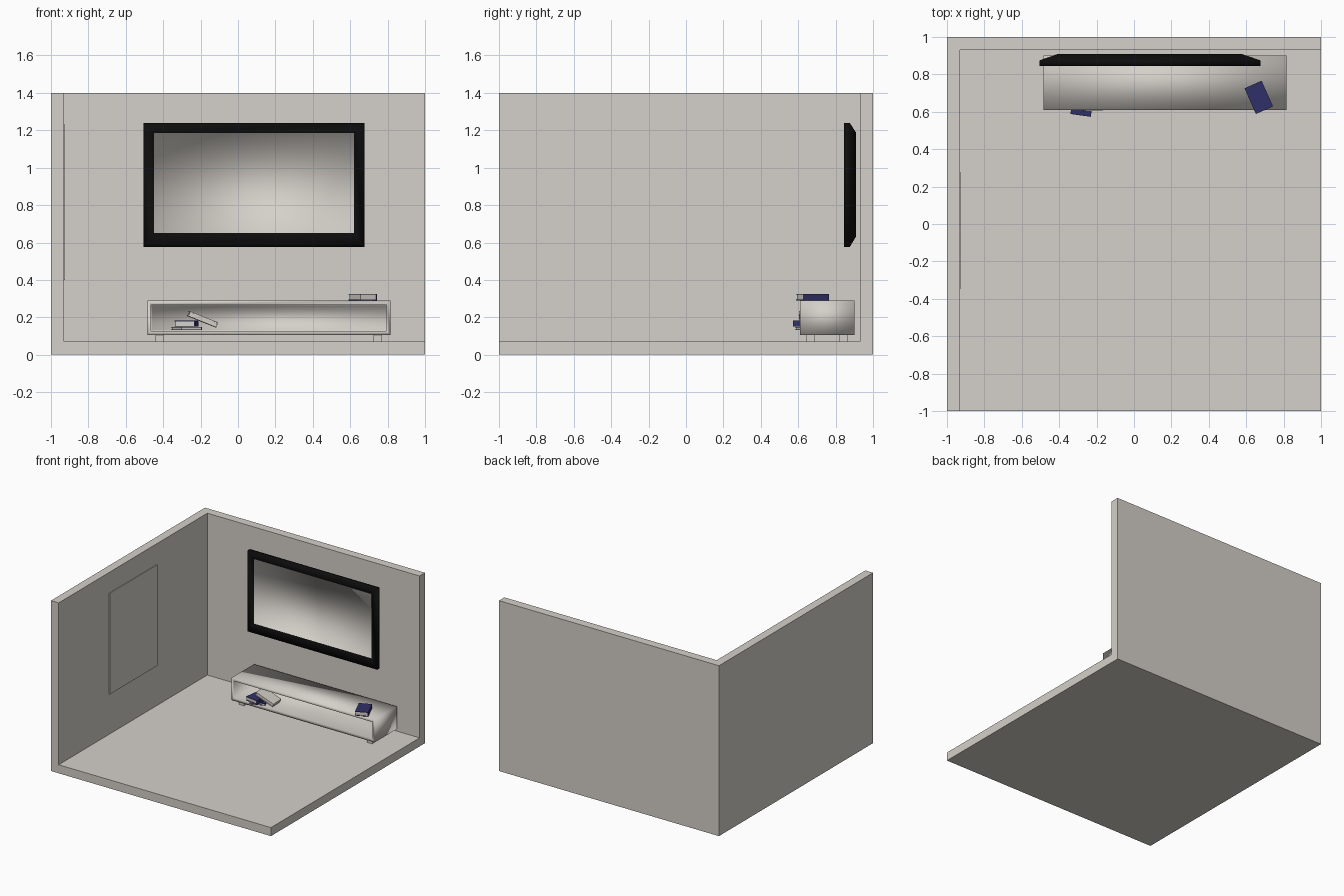
import bpy, bmesh
from math import radians
from mathutils import Matrix, Vector

if "Cube" in bpy.data.objects:
    bpy.data.objects.remove(bpy.data.objects["Cube"])


def material(name, rgb):
    m = bpy.data.materials.new(name)
    m.use_nodes = True
    m.diffuse_color = (*rgb, 1)
    m.node_tree.nodes["Principled BSDF"].inputs["Base Color"].default_value = (*rgb, 1)
    return m


PALE = material("warm pale grey", (0.66, 0.63, 0.585))
BLACK = material("frame black", (0.004, 0.004, 0.004))
BLUE = material("book cover blue", (0.03, 0.03, 0.14))


def finish(name, bm, mats, smooth=False):
    bmesh.ops.recalc_face_normals(bm, faces=bm.faces[:])
    mesh = bpy.data.meshes.new(name)
    for f in bm.faces:
        f.smooth = smooth
    bm.to_mesh(mesh)
    bm.free()
    for m in mats:
        mesh.materials.append(m)
    ob = bpy.data.objects.new(name, mesh)
    bpy.context.collection.objects.link(ob)
    return ob


def add_box(bm, lo, hi, mat=0):
    lo, hi = Vector(lo), Vector(hi)
    mtx = Matrix.Translation((lo + hi) / 2) @ Matrix.Diagonal((*(hi - lo), 1))
    verts = bmesh.ops.create_cube(bm, size=1, matrix=mtx)["verts"]
    for f in {f for v in verts for f in v.link_faces}:
        f.material_index = mat


def box(name, lo, hi, mat=PALE):
    bm = bmesh.new()
    add_box(bm, lo, hi)
    return finish(name, bm, [mat])


def loft(name, rings, mats):
    """Joins upright rectangles (x0, x1, z0, z1, y); the last cap takes the last material."""
    bm = bmesh.new()
    loops = [[bm.verts.new(p) for p in ((a, y, c), (b, y, c), (b, y, d), (a, y, d))]
             for a, b, c, d, y in rings]
    for p, q in zip(loops, loops[1:]):
        for i in range(4):
            j = (i + 1) % 4
            bm.faces.new((p[i], p[j], q[j], q[i]))
    bm.faces.new(loops[0])
    bm.faces.new(loops[-1]).material_index = len(mats) - 1
    return finish(name, bm, mats, True)


def book(name, size, place, turn, tilt=0, cover=BLUE):
    """Page block between two covers, with the spine on the +x side."""
    w, d, h = (s / 2 for s in size)
    t = 0.004
    bm = bmesh.new()
    add_box(bm, (-w, -d, -h), (w, d, t - h))
    add_box(bm, (-w, -d, h - t), (w, d, h))
    add_box(bm, (w - t, -d, t - h), (w, d, h - t))
    add_box(bm, (t - w, t - d, t - h), (w - t, d - t, h - t), 1)
    ob = finish(name, bm, [cover, PALE])
    ob.location = place
    ob.rotation_euler = (0, radians(tilt), radians(turn))


# Room shell
bm = bmesh.new()
T = 0.07
outline = [(-1, -1), (1, -1), (1, 1), (-1, 1)]
add_box(bm, (-1, -1, 0), (1, 1, T))
finish("floor", bm, [PALE])
box("back_wall", (-1, 1 - T, T), (1, 1, 1.4))
box("left_side_wall", (-1, -1, T), (T - 1, 1 - T, 1.4))
box("wall_panel", (T - 1, -0.345, 0.4), (-0.924, 0.275, 1.23))

# Television with tapered back and recessed screen
loft("television", [
    (-0.41, 0.58, 0.63, 1.19, 0.908),
    (-0.505, 0.675, 0.575, 1.24, 0.875),
    (-0.505, 0.675, 0.575, 1.24, 0.845),
    (-0.45, 0.62, 0.65, 1.185, 0.845),
    (-0.45, 0.62, 0.65, 1.185, 0.853)], [BLACK, PALE])

# Open-fronted cabinet and its feet
loft("cabinet", [
    (-0.485, 0.815, 0.105, 0.29, 0.9),
    (-0.485, 0.815, 0.105, 0.29, 0.61),
    (-0.465, 0.795, 0.128, 0.267, 0.61),
    (-0.46, 0.79, 0.132, 0.263, 0.88)], [PALE])
for side, x in (("right", -0.418), ("left", 0.748)):
    for end, y in (("front", 0.665), ("back", 0.84)):
        box(f"{side}_{end}_foot", (x - 0.023, y - 0.023, T), (x + 0.023, y + 0.023, 0.106))

# Books
book("top_book", (0.1, 0.15, 0.035), (0.667, 0.677, 0.308), 24)
book("lower_stacked_book", (0.12, 0.15, 0.018), (-0.275, 0.675, 0.14), 20)
book("upper_stacked_book", (0.11, 0.15, 0.032), (-0.275, 0.655, 0.166), -8)
book("leaning_book", (0.165, 0.11, 0.028), (-0.19, 0.662, 0.19), 3, 22, PALE)
